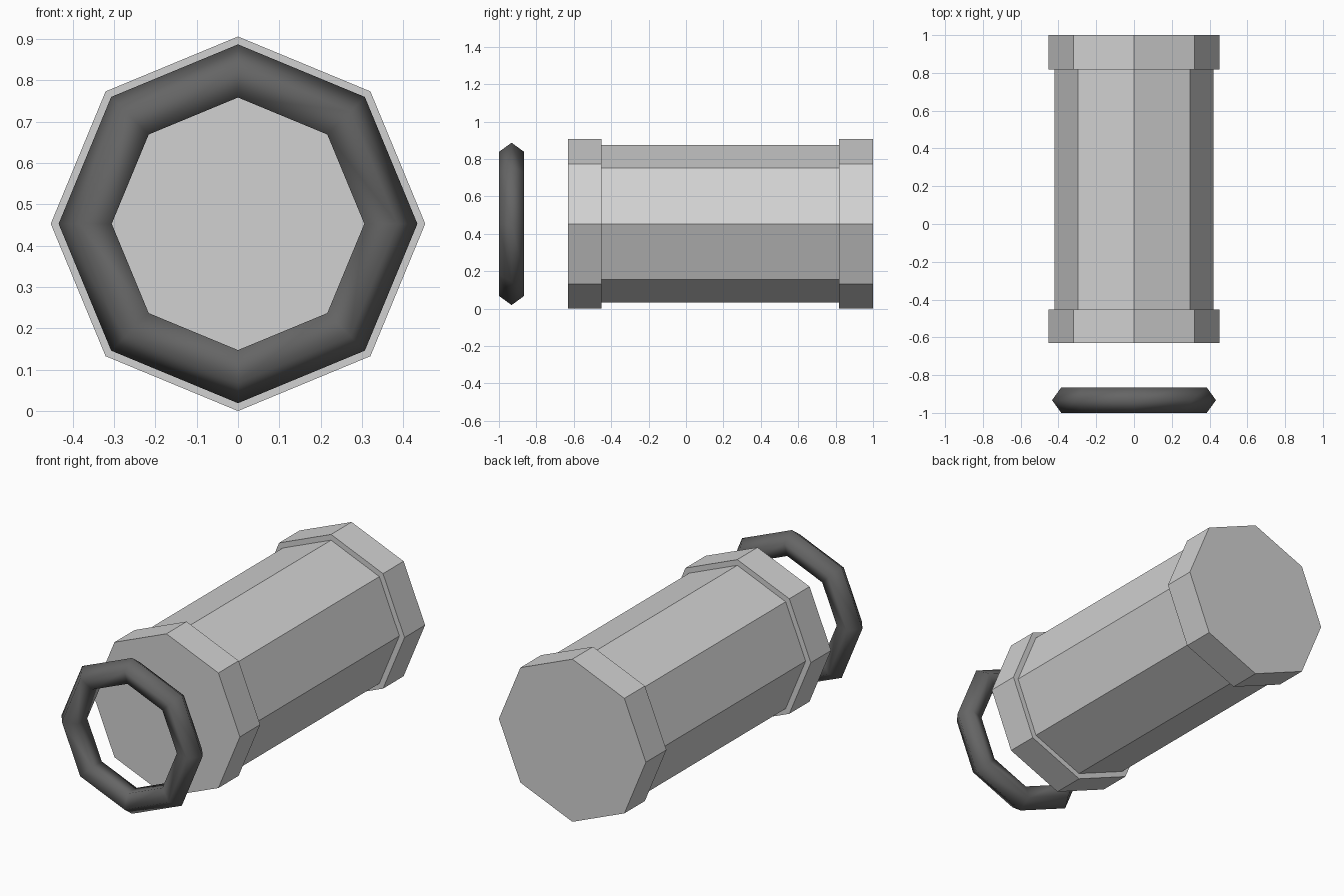
import bpy, bmesh, math
from mathutils import Matrix

if "Cube" in bpy.data.objects:
    bpy.data.objects.remove(bpy.data.objects["Cube"])

CZ = 0.453  # height of the shared axis


def material(name, value):
    m = bpy.data.materials.new(name)
    m.diffuse_color = (value, value, value, 1)
    m.use_nodes = True
    m.node_tree.nodes["Principled BSDF"].inputs["Base Color"].default_value = m.diffuse_color
    return m


light_grey = material("light_grey", 0.64)
dark_grey = material("dark_grey", 0.13)


def add_object(name, bm, mat, smooth=False):
    bmesh.ops.recalc_face_normals(bm, faces=bm.faces)
    for f in bm.faces:
        f.smooth = smooth
    mesh = bpy.data.meshes.new(name)
    bm.to_mesh(mesh)
    bm.free()
    mesh.materials.append(mat)
    ob = bpy.data.objects.new(name, mesh)
    ob.location.z = CZ
    bpy.context.collection.objects.link(ob)


def octagon_prism(name, radius, y0, y1):
    bm = bmesh.new()
    ring = [bm.verts.new((radius * math.cos(i * math.pi / 4), y0,
                          radius * math.sin(i * math.pi / 4))) for i in range(8)]
    face = bm.faces.new(ring)
    top = bmesh.ops.extrude_face_region(bm, geom=[face], use_keep_orig=True)
    verts = [v for v in top["geom"] if isinstance(v, bmesh.types.BMVert)]
    bmesh.ops.translate(bm, verts=verts, vec=(0, y1 - y0, 0))
    add_object(name, bm, light_grey)


# Barrel between two wider end collars
octagon_prism("barrel", 0.421, -0.452, 0.819)
octagon_prism("front_collar", 0.453, -0.63, -0.452)
octagon_prism("rear_collar", 0.453, 0.819, 1.0)

# Loose ring in front: five-sided section spun in eight steps
R, r = 0.363, 0.071
bm = bmesh.new()
section = [bm.verts.new((R + r * math.cos(a), -0.9325 + r * math.sin(a), 0))
           for a in (i * math.tau / 5 for i in range(5))]
edges = [bm.edges.new((section[i], section[(i + 1) % 5])) for i in range(5)]
bmesh.ops.spin(bm, geom=section + edges, cent=(0, 0, 0), axis=(0, 1, 0),
               angle=math.tau, steps=8, use_merge=True)
bmesh.ops.remove_doubles(bm, verts=bm.verts, dist=0.0001)
add_object("ring", bm, dark_grey, smooth=True)
